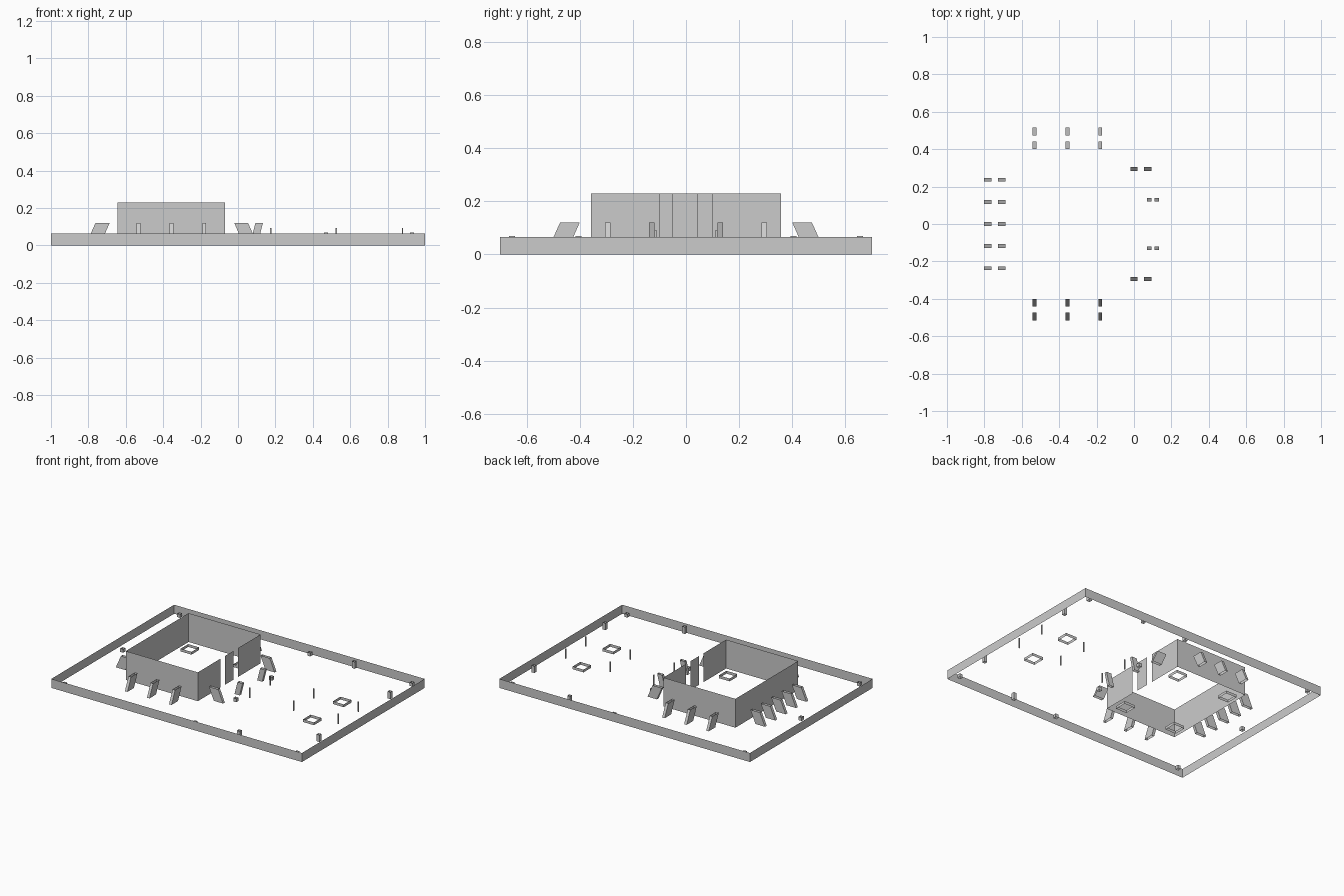
import bpy

if "Cube" in bpy.data.objects:
    bpy.data.objects.remove(bpy.data.objects["Cube"])

BASE = 0.022  # floor level inside the compound


def sheet(name, verts, faces):
    mesh = bpy.data.meshes.new(name)
    mesh.from_pydata(verts, [], faces)
    obj = bpy.data.objects.new(name, mesh)
    bpy.context.collection.objects.link(obj)
    return obj


def wall(name, points, z0, z1, closed=False):
    """Single-sheet vertical wall along a plan path."""
    n = len(points)
    verts = [(x, y, z) for z in (z0, z1) for x, y in points]
    faces = [(i, (i + 1) % n, n + (i + 1) % n, n + i)
             for i in range(n if closed else n - 1)]
    return sheet(name, verts, faces)


def tube(name, cx, cy, hx, hy, z0, z1, dx=0.0, dy=0.0):
    """Open-ended rectangular tube whose top is shifted by dx, dy."""
    plan = [(cx - hx, cy - hy), (cx + hx, cy - hy), (cx + hx, cy + hy), (cx - hx, cy + hy)]
    obj = wall(name, plan, z0, z1, closed=True)
    for v in obj.data.vertices[4:]:
        v.co.x += dx
        v.co.y += dy
    return obj


# Boundary wall
wall("boundary_wall", [(-1, -0.7), (1, -0.7), (1, 0.7), (-1, 0.7)], 0, 0.065, closed=True)

# Main hall: three closed sides, with two door gaps in the right side
L, R, H, TOP = -0.645, -0.07, 0.358, 0.23
wall("hall_wall", [(R, 0.1), (R, H), (L, H), (L, -H), (R, -H), (R, -0.1)], BASE, TOP)
wall("hall_door_panel", [(R, -0.05), (R, 0.046)], BASE, TOP)

# Leaning buttresses around the hall
W, BT = 0.01, 0.12
for s in (-1, 1):
    for x in (-0.532, -0.356, -0.18):
        tube("side_buttress", x, s * 0.478, W, 0.037, 0.028, BT, dy=-s * 0.041)
    tube("front_buttress", 0.057, s * 0.294, 0.037, W, 0.028, BT, dx=-0.04)
    tube("entrance_fin", 0.09, s * 0.129, 0.02, W, 0.028, BT, dx=0.023)
for i in range(-2, 3):
    tube("rear_buttress", -0.765, i * 0.118, 0.038, W, 0.028, BT, dx=0.041)

for s in (-1, 1):
    # Square planters
    for x, y in ((-0.57, 0.265), (-0.15, 0.265), (0.712, 0.17)):
        tube("square_planter", x, s * y, 0.043, 0.043, 0.014, 0.034)
    # Short blocks at the corners and along the sides
    for x, y in ((-0.925, 0.655), (0.93, 0.655), (0.115, 0.655), (0.125, 0.203)):
        tube("small_block", x, s * y, 0.012, 0.012, 0.015, 0.04)
    # Taller posts beside the boundary wall
    for x, y in ((0.47, 0.655), (0.93, 0.405)):
        tube("boundary_post", x, s * y, 0.011, 0.011, 0.02, 0.07)
    # Thin poles lining the approach
    for x in (0.175, 0.525, 0.88):
        tube("thin_pole", x, s * 0.115, 0.0035, 0.0035, 0.02, 0.092)
tube("small_block", -0.92, 0, 0.012, 0.012, 0.015, 0.04)
